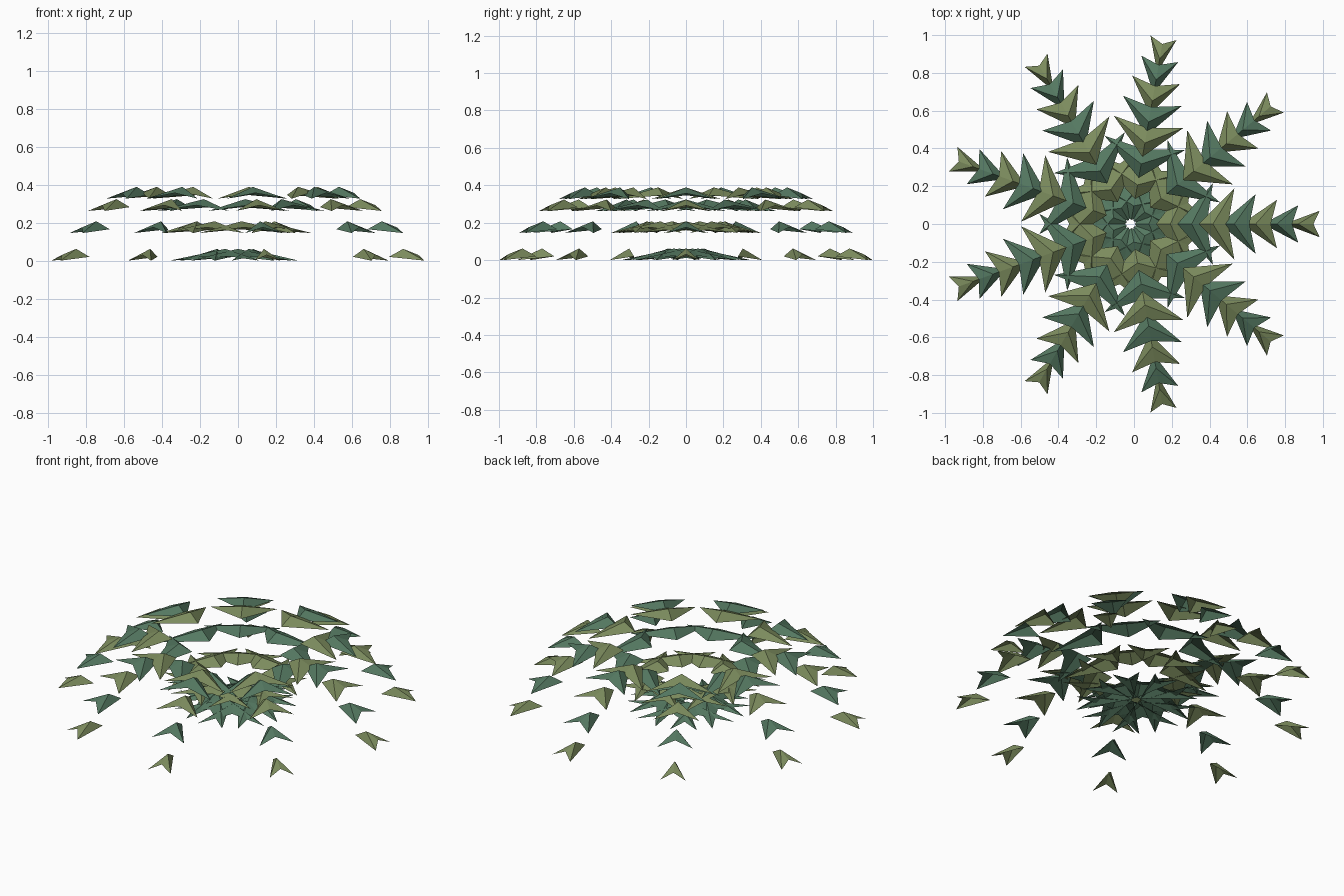
import bpy
from math import sin, cos, pi, radians

if "Cube" in bpy.data.objects:
    bpy.data.objects.remove(bpy.data.objects["Cube"])

FRONDS, LEAVES = 9, 8
CX = -0.018  # hub offset so the bounds are centred


def material(name, rgb):
    m = bpy.data.materials.new(name)
    m.diffuse_color = (*rgb, 1)
    m.use_nodes = True
    m.node_tree.nodes["Principled BSDF"].inputs["Base Color"].default_value = m.diffuse_color
    return m


green = material("deep_green", (0.09, 0.19, 0.12))
olive = material("olive_green", (0.20, 0.26, 0.11))


def leaf(name, k, angle, mat):
    # folded chevron: root points to the hub, wings sweep outward
    r = 0.022 + 0.113 * k
    w = 0.275 - 0.0293 * k
    z = 0.335 * sin(pi * k / (LEAVES - 1))
    local = [(r, 0, 0.02), (r + 0.075, 0, 0.062), (r + 0.155, 0, 0.03),
             (r + 0.188, w, 0.0), (r + 0.188, -w, 0.0)]
    c, s = cos(angle), sin(angle)
    verts = [(CX + x * c - y * s, x * s + y * c, z + h) for x, y, h in local]
    faces = [(0, 1, 3), (1, 2, 3), (0, 4, 1), (1, 4, 2)]
    faces = [f[::-1] for f in faces]
    me = bpy.data.meshes.new(name)
    me.from_pydata(verts, [], faces)
    me.materials.append(mat)
    ob = bpy.data.objects.new(name, me)
    bpy.context.collection.objects.link(ob)


# nine arching fronds of alternating leaves
for f in range(FRONDS):
    for k in range(LEAVES):
        leaf(f"frond_{f + 1}_leaf_{k + 1}", k, radians(40 * f), olive if k % 2 else green)
